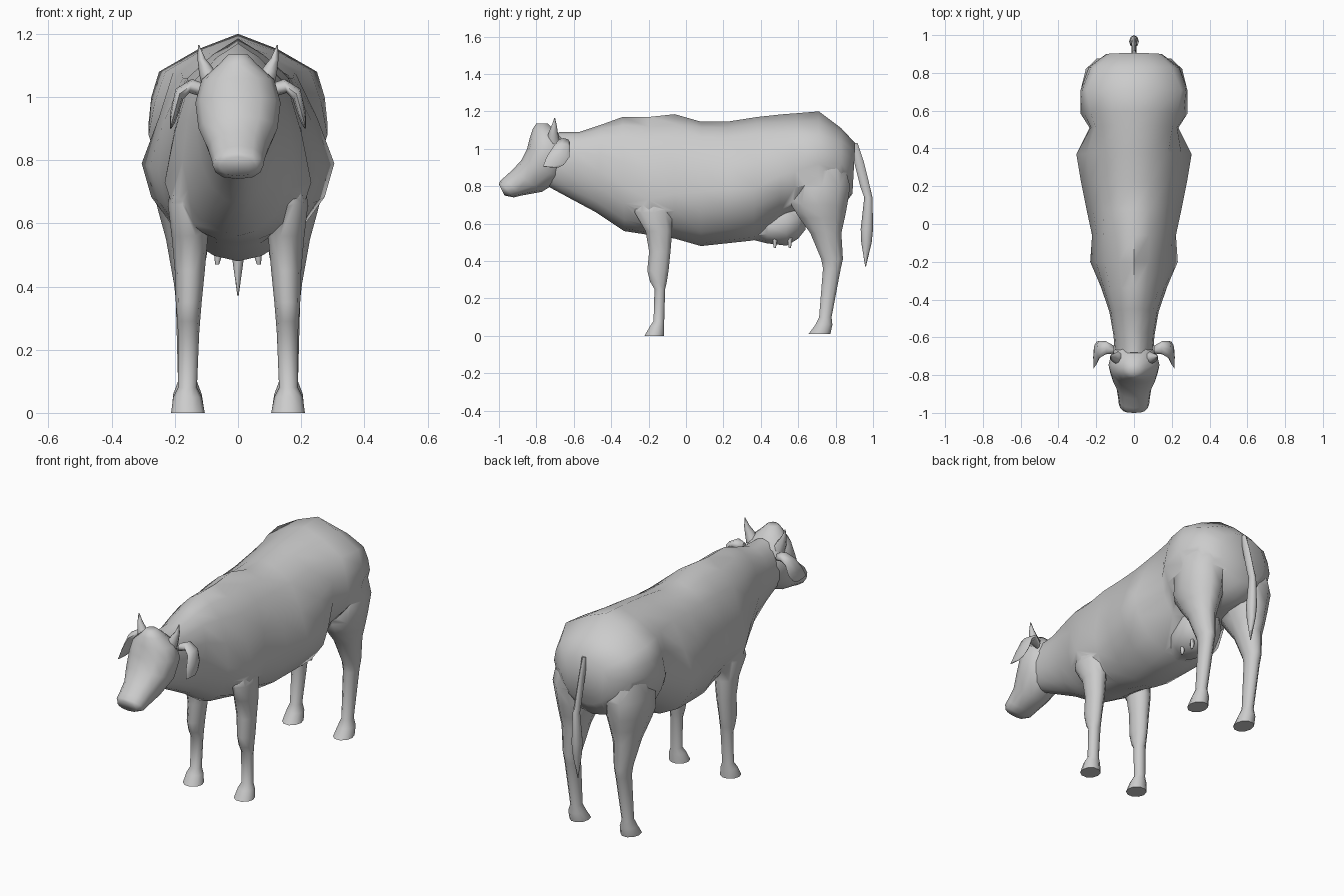
import bpy, math
from mathutils import Vector

hide = bpy.data.materials.new("grey hide")
hide.diffuse_color = (0.6, 0.6, 0.6, 1)


def skin(name, rings):
    """Bridge rings of points into a closed, smooth object."""
    n = len(rings[0])
    verts = [p for r in rings for p in r]
    faces = [tuple(range(n))[::-1], tuple(range(len(verts) - n, len(verts)))]
    for i in range(len(rings) - 1):
        for j in range(n):
            k = (j + 1) % n
            faces.append((i * n + j, i * n + k, i * n + n + k, i * n + n + j))
    me = bpy.data.meshes.new(name)
    me.from_pydata(verts, [], faces)
    me.materials.append(hide)
    ob = bpy.data.objects.new(name, me)
    bpy.context.collection.objects.link(ob)
    bpy.context.view_layer.objects.active = ob
    ob.select_set(True)
    bpy.ops.object.mode_set(mode='EDIT')
    bpy.ops.mesh.select_all(action='SELECT')
    bpy.ops.mesh.normals_make_consistent(inside=False)
    bpy.ops.object.mode_set(mode='OBJECT')
    bpy.ops.object.shade_smooth_by_angle(angle=math.radians(60))
    ob.select_set(False)
    return ob


def section(ya, za, yb, zb, w, m=0.5, e=1.0, n=12):
    """Ring from point a to point b in the side plane, half width w, widest at fraction m."""
    pts = []
    for j in range(n):
        t = 2 * math.pi * j / n
        c, s = math.cos(t), math.sin(t)
        u = m - (m if c > 0 else 1 - m) * c
        x = math.copysign(w * abs(s) ** e, s)
        pts.append(Vector((x, ya + (yb - ya) * u, za + (zb - za) * u)))
    return pts


def torso(yt, zt, sx, sz, w, wz, yb, zb):
    """Roof-shaped ring: spine, shoulder corner, widest point, keel."""
    half = [(0, zt), (sx * .5, (zt + sz) / 2 + .012), (sx, sz),
            ((sx + w) / 2 + .008, (sz + wz) / 2), (w, wz),
            (w * .9, wz - (wz - zb) * .38), (w * .66, wz - (wz - zb) * .74),
            (w * .3, wz - (wz - zb) * .94), (0, zb)]
    loop = half + [(-x, z) for x, z in half[-2:0:-1]]
    return [Vector((x, yb + (yt - yb) * (z - zb) / (zt - zb), z)) for x, z in loop]


def tube(name, rings, side=1, n=8):
    """Rings of centre, radius vector and second radius vector."""
    out = []
    for c, u, v in rings:
        ring = [Vector(c) + Vector(u) * math.cos(a) + Vector(v) * math.sin(a)
                for a in (2 * math.pi * j / n for j in range(n))]
        out.append([Vector((side * p.x, p.y, p.z)) for p in ring])
    return skin(name, out)


# torso and neck
body = skin("body", [torso(*r) for r in (
    (-.68, 1.09, .07, 1.04, .10, .93, -.74, .80),
    (-.57, 1.09, .08, 1.04, .108, .92, -.62, .735),
    (-.45, 1.13, .10, 1.06, .13, .88, -.48, .66),
    (-.34, 1.17, .13, 1.06, .175, .80, -.33, .56),
    (-.20, 1.17, .155, 1.04, .232, .73, -.20, .54),
    (-.06, 1.185, .16, 1.06, .222, .76, -.06, .52),
    (.08, 1.145, .165, 1.06, .252, .77, .08, .48),
    (.22, 1.145, .175, 1.06, .28, .78, .22, .495),
    (.38, 1.17, .18, 1.08, .305, .79, .36, .51),
    (.52, 1.185, .205, 1.08, .235, .86, .50, .60),
    (.59, 1.19, .23, 1.08, .283, .88, .58, .65),
    (.71, 1.20, .25, 1.08, .283, .92, .71, .66),
    (.83, 1.11, .20, 1.04, .24, .92, .83, .68),
    (.905, 1.03, .12, .99, .15, .90, .89, .76))])

# head from poll to muzzle
head = skin("head", [section(*r) for r in (
    (-.80, 1.135, -.74, 1.135, .03, .5, 1),
    (-.82, 1.105, -.70, 1.10, .062, .5, 1),
    (-.835, 1.06, -.65, 1.05, .115, .5, .9),
    (-.85, 1.0, -.62, .96, .135, .45, .9),
    (-.88, .94, -.66, .84, .125, .4, .9),
    (-.925, .89, -.77, .77, .095, .45, .85),
    (-.975, .845, -.88, .75, .083, .5, .8),
    (-.995, .825, -.92, .74, .08, .5, .8),
    (-1.0, .81, -.97, .75, .06, .5, .8))])

# leg tables: z, front y, back y, inner x, outer x
FRONT = ((.80, -.25, -.08, .08, .20), (.66, -.28, -.07, .09, .222), (.56, -.22, -.07, .095, .21),
         (.45, -.20, -.08, .105, .20), (.35, -.21, -.09, .115, .197), (.29, -.195, -.10, .12, .192),
         (.25, -.17, -.11, .123, .19), (.08, -.175, -.115, .13, .19), (.05, -.195, -.115, .115, .205),
         (0, -.225, -.115, .105, .212))
HIND = ((.96, .64, .84, .06, .25), (.80, .57, .885, .04, .278), (.70, .555, .87, .04, .268),
        (.63, .60, .855, .065, .25), (.55, .66, .835, .09, .228), (.41, .72, .842, .115, .203),
        (.36, .73, .83, .12, .197), (.10, .71, .78, .13, .19), (.06, .69, .785, .115, .205),
        (.01, .652, .775, .107, .21))


def unite(part):
    mod = body.modifiers.new("union", 'BOOLEAN')
    mod.operation, mod.solver, mod.object = 'UNION', 'EXACT', part
    bpy.context.view_layer.objects.active = body
    bpy.ops.object.modifier_apply(modifier=mod.name)
    bpy.data.objects.remove(part)


for side in (-1, 1):
    for table, nm in ((FRONT, "front_leg"), (HIND, "hind_leg")):
        unite(tube(nm, [(((a + b) / 2, (f + k) / 2, z), ((b - a) / 2, 0, 0), (0, (k - f) / 2, 0))
                        for z, f, k, a, b in table], side, 10))
    tube("horn", [((.085, -.71, 1.045), (.028, 0, -.018), (0, .035, 0)),
                  ((.103, -.71, 1.085), (.02, 0, -.012), (0, .025, 0)),
                  ((.116, -.705, 1.12), (.012, 0, -.003), (0, .015, 0)),
                  ((.125, -.702, 1.165), (.002, 0, 0), (0, .002, 0))], side)
    # broad drooping ear
    tube("ear", [((.105, -.665, 1.02), (0, .02, 0), (0, 0, .022)),
                 ((.15, -.655, 1.035), (0, .035, 0), (-.004, 0, .022)),
                 ((.185, -.665, 1.01), (0, .046, 0), (.012, 0, .016)),
                 ((.2, -.685, .955), (0, .061, 0), (.013, 0, .004)),
                 ((.208, -.705, .92), (0, .052, -.005), (.008, 0, .002)),
                 ((.213, -.725, .902), (0, .04, -.003), (.002, 0, .001))], side)
    # teats under the udder
    for y in (.475, .555):
        tube("teat", [((.06, y, .53), (.014, 0, 0), (0, .014, 0)),
                      ((.064, y, .49), (.011, 0, 0), (0, .011, 0)),
                      ((.066, y, .47), (.006, 0, 0), (0, .006, 0))], side, 6)

# udder
unite(skin("udder", [section(*r) for r in (
    (.36, .60, .35, .515, .06), (.45, .68, .43, .495, .11), (.53, .73, .54, .482, .125),
    (.60, .74, .60, .52, .10), (.64, .73, .64, .57, .05))]))

# tail with a tapering tuft
tube("tail", [((0, y, z), (w, 0, 0), (0, d, 0)) for y, z, w, d in (
    (.90, 1.03, .012, .018), (.925, .93, .012, .026), (.957, .80, .014, .026),
    (.975, .74, .018, .022), (.967, .57, .026, .033), (.965, .50, .02, .028),
    (.96, .37, .002, .002))])

bpy.context.view_layer.objects.active = body
body.select_set(True)
bpy.ops.object.shade_smooth_by_angle(angle=math.radians(60))
